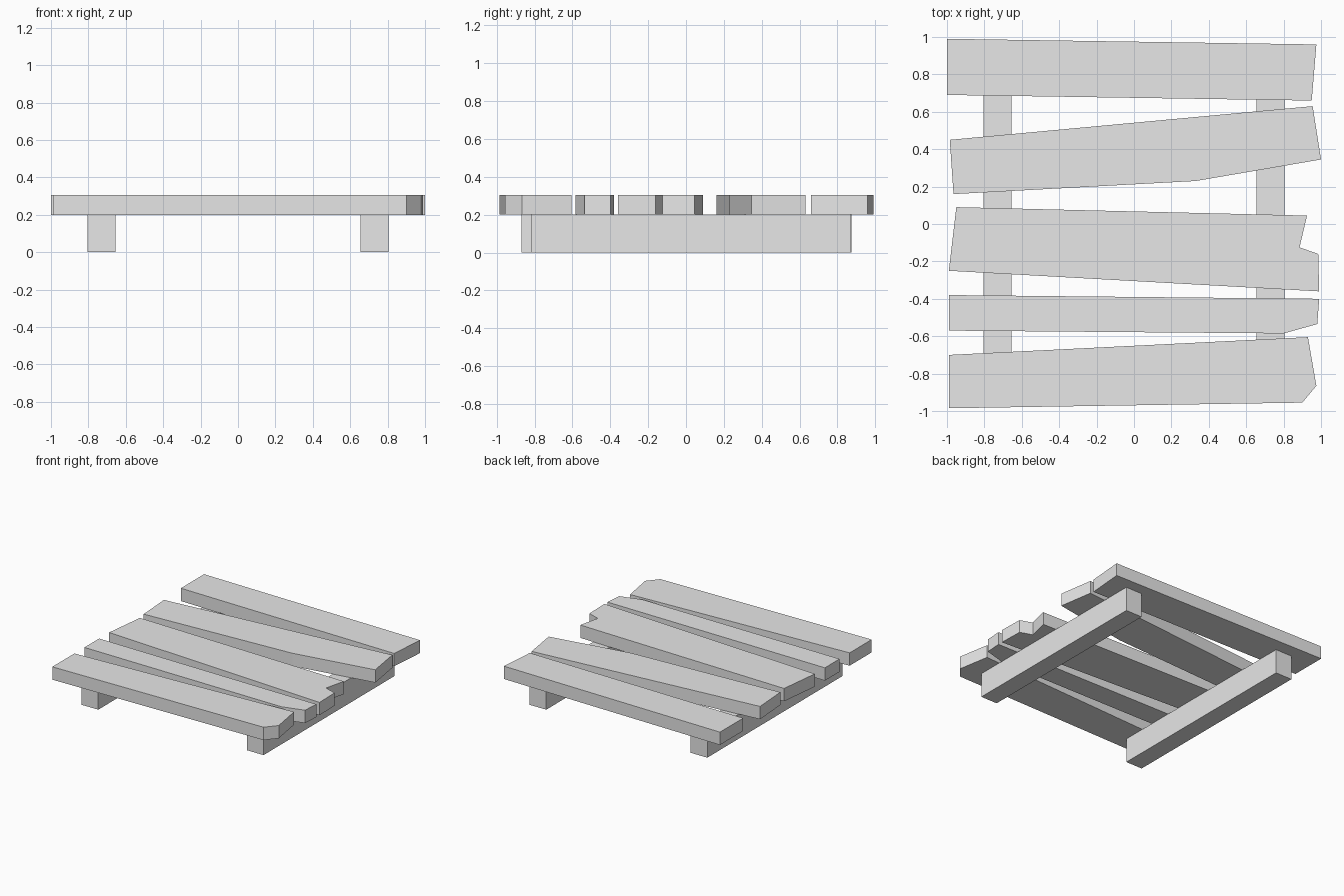
import bpy, bmesh

cube = bpy.data.objects.get("Cube")
if cube:
    bpy.data.objects.remove(cube, do_unlink=True)

# Single flat colour
wood = bpy.data.materials.new("plain_grey")
colour = (0.8, 0.8, 0.8, 1)
wood.use_nodes = True
wood.diffuse_color = colour
wood.node_tree.nodes["Principled BSDF"].inputs["Base Color"].default_value = colour


def board(name, outline, bottom, top):
    """Extrude a flat outline upwards into a solid board."""
    bm = bmesh.new()
    base = bm.faces.new([bm.verts.new((x, y, bottom)) for x, y in outline])
    raised = bmesh.ops.extrude_face_region(bm, geom=[base], use_keep_orig=True)["geom"]
    verts = [v for v in raised if isinstance(v, bmesh.types.BMVert)]
    bmesh.ops.translate(bm, verts=verts, vec=(0, 0, top - bottom))
    bmesh.ops.recalc_face_normals(bm, faces=bm.faces)
    mesh = bpy.data.meshes.new(name)
    bm.to_mesh(mesh)
    bm.free()
    mesh.materials.append(wood)
    bpy.context.collection.objects.link(bpy.data.objects.new(name, mesh))


# Two support beams under the planks
BEAM_TOP, PLANK_TOP = 0.2, 0.305
for name, x, front, back in (("right_beam", -0.73, -0.87, 0.875),
                             ("left_beam", 0.73, -0.82, 0.87)):
    a, b = x - 0.075, x + 0.075
    board(name, [(a, front), (b, front), (b, back), (a, back)], 0, BEAM_TOP)

# Uneven planks, back to front, with broken left ends
planks = {
    "back_plank": [(-1, 0.99), (0.975, 0.96), (0.95, 0.66), (-1, 0.69)],
    "tilted_plank": [(-0.985, 0.45), (0.955, 0.63), (1, 0.345),
                     (0.33, 0.23), (-0.965, 0.16)],
    "notched_plank": [(-0.95, 0.09), (0.925, 0.045), (0.885, -0.125),
                      (0.985, -0.16), (0.99, -0.36), (-0.99, -0.25)],
    "narrow_plank": [(-0.99, -0.38), (0.99, -0.4), (0.98, -0.535),
                     (0.8, -0.585), (-0.99, -0.57)],
    "front_plank": [(-0.99, -0.7), (0.93, -0.605), (0.975, -0.865),
                    (0.9, -0.955), (-0.99, -0.985)],
}
for name, outline in planks.items():
    board(name, outline, BEAM_TOP, PLANK_TOP)
